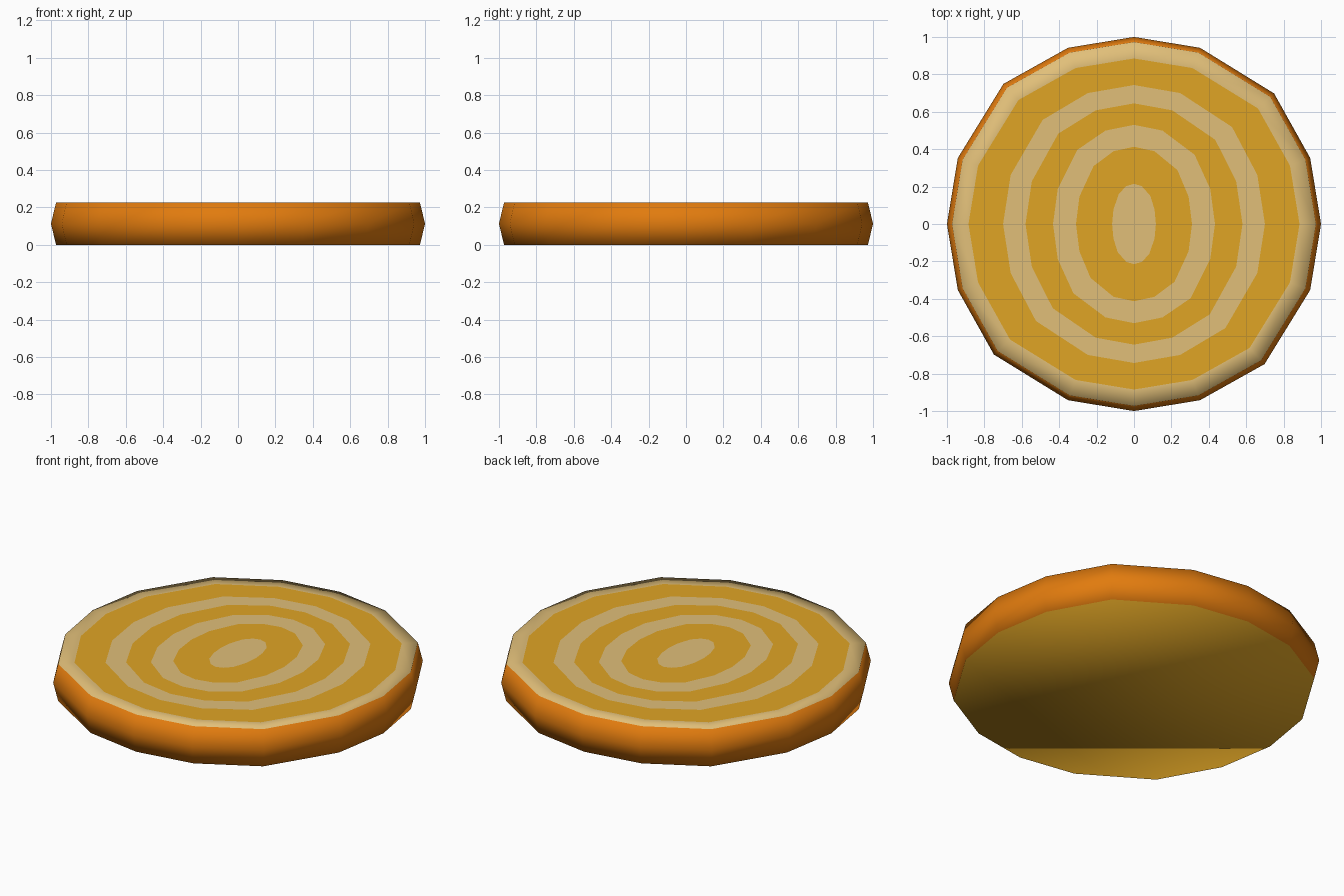
import bpy
import bmesh

if "Cube" in bpy.data.objects:
    bpy.data.objects.remove(bpy.data.objects["Cube"])


def material(name, srgb):
    lin = [((c / 255 + 0.055) / 1.055) ** 2.4 for c in srgb]
    m = bpy.data.materials.new(name)
    m.diffuse_color = (*lin, 1)
    m.use_nodes = True
    m.node_tree.nodes["Principled BSDF"].inputs["Base Color"].default_value = m.diffuse_color
    return m


BARK, DARK, PALE = 0, 1, 2
mats = [material("orange bark", (225, 123, 14)),
        material("ochre wood", (224, 165, 37)),
        material("pale wood", (225, 191, 121))]

# Slightly irregular 16-sided outline: one quarter turned four times
quarter = [(1, 0), (0.942, 0.353), (0.749, 0.698), (0.353, 0.942)]
outline = []
for turn in range(4):
    outline += quarter
    quarter = [(-y, x) for x, y in quarter]

H = 0.225
# Loops from the base up the bark and in over the growth rings:
# x scale, y scale, height, colour of the band leading to this loop
loops = [(0.973, 0.973, 0, None),
         (1, 1, H / 2, BARK),
         (0.973, 0.973, H, BARK),
         (0.885, 0.885, H, PALE),
         (0.70, 0.743, H, DARK),
         (0.58, 0.645, H, PALE),
         (0.433, 0.53, H, DARK),
         (0.31, 0.413, H, PALE),
         (0.117, 0.215, H, DARK)]

bm = bmesh.new()
previous = None
for sx, sy, z, colour in loops:
    ring = [bm.verts.new((x * sx, y * sy, z)) for x, y in outline]
    if previous is None:
        # Underside
        bm.faces.new(ring[::-1]).material_index = DARK
    else:
        for i in range(len(ring)):
            j = (i + 1) % len(ring)
            f = bm.faces.new((previous[i], previous[j], ring[j], ring[i]))
            f.material_index = colour
    previous = ring
# Heartwood in the middle
bm.faces.new(previous).material_index = PALE

# The bark rolls softly into the cut faces
for f in bm.faces:
    f.smooth = True

mesh = bpy.data.meshes.new("wood_slice")
bm.to_mesh(mesh)
bm.free()
for m in mats:
    mesh.materials.append(m)
bpy.context.collection.objects.link(bpy.data.objects.new("wood_slice", mesh))
